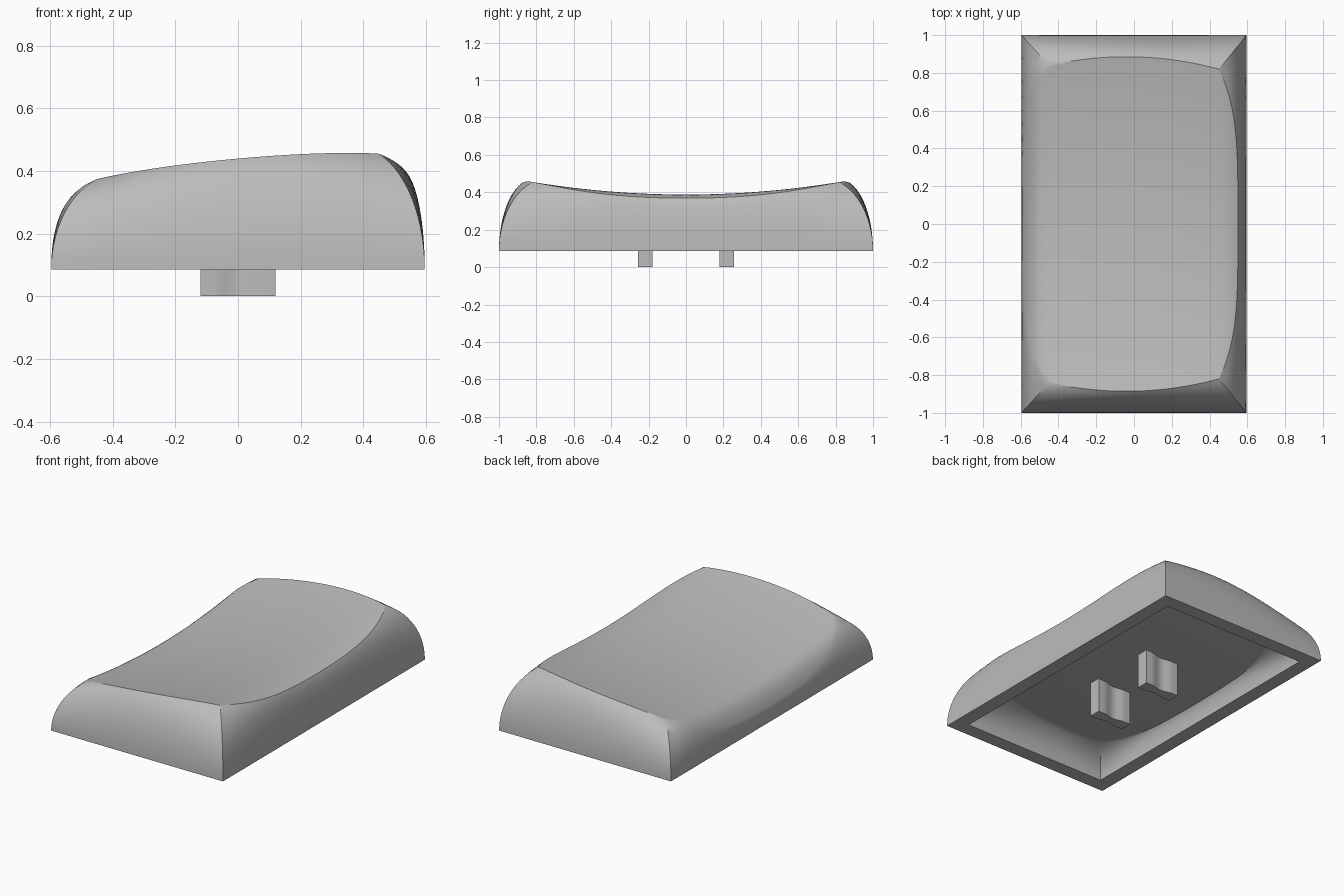
import bpy
import bmesh
import math

cube = bpy.data.objects.get("Cube")
if cube:
    bpy.data.objects.remove(cube, do_unlink=True)

HALF_X, HALF_Y, BASE_Z = 0.596, 1.0, 0.086
SIDE_STEPS = 32     # points along each side of a ring
WALL_STEPS = 14     # rings up each wall
DISH_STEPS = 24     # rings across the dish
RIM = 0.09          # width of the bottom rim
SWEEP = math.radians(70)

grey = bpy.data.materials.new("grey_plastic")
grey.use_nodes = True
colour = (0.5, 0.5, 0.5, 1.0)
grey.diffuse_color = colour
grey.node_tree.nodes["Principled BSDF"].inputs["Base Color"].default_value = colour


def dish(x, y):
    """Height of the scooped top, rolling off towards both long sides."""
    roll = 120 * max(0.0, -x - 0.42) ** 4 + 5 * max(0.0, x - 0.4) ** 3
    return 0.361 + 0.094 * x - 0.045 * x**2 - 0.15 * x**4 - roll + 0.1 * y**2


def ceiling(x, y):
    return 0.215 + 0.04 * x + 0.05 * y**2


def ring(side_point):
    """Walk the four sides counter-clockwise."""
    return [side_point(side, -1 + 2 * i / SIDE_STEPS)
            for side in range(4) for i in range(SIDE_STEPS)]


def base_point(side, t):
    return [(HALF_X * t, -HALF_Y), (HALF_X, HALF_Y * t),
            (-HALF_X * t, HALF_Y), (-HALF_X, -HALF_Y * t)][side]


def top_point(side, t):
    """Barrel-shaped edge of the dish, a little shorter on the +x side."""
    if side in (0, 2):
        d = 1 if side == 0 else -1
        x = 0.45 * t * d
        return (x, d * (-0.885 + 0.055 * t * t + 0.01 * t * d))
    if side == 1:
        return (0.55 - 0.1 * t**4, 0.82 * t)
    return (-0.588 + 0.138 * abs(t)**5, -0.84 * t)


def inset(loop, d):
    return [(x * (1 - d / HALF_X), y * (1 - d / HALF_Y)) for x, y in loop]


def wall(base, top, height):
    """Rings from base to top along an elliptical arc."""
    rings = []
    for k in range(WALL_STEPS + 1):
        a = SWEEP * k / WALL_STEPS
        h = (1 - math.cos(a)) / (1 - math.cos(SWEEP))
        v = math.sin(a) / math.sin(SWEEP)
        rings.append([(bx + (tx - bx) * h, by + (ty - by) * h,
                       BASE_Z + (height(tx, ty) - BASE_Z) * v)
                      for (bx, by), (tx, ty) in zip(base, top)])
    return rings


def scoop(top, height):
    """Shrinking rings from the dish edge towards its middle."""
    rings = []
    for k in range(1, DISH_STEPS):
        s = 1 - (k / DISH_STEPS) ** 1.4
        rings.append([(x * s, y * s, height(x * s, y * s)) for x, y in top])
    return rings


def finish(bm, name):
    bmesh.ops.recalc_face_normals(bm, faces=bm.faces)
    mesh = bpy.data.meshes.new(name)
    bm.to_mesh(mesh)
    bm.free()
    mesh.materials.append(grey)
    obj = bpy.data.objects.new(name, mesh)
    bpy.context.collection.objects.link(obj)
    bpy.ops.object.select_all(action='DESELECT')
    obj.select_set(True)
    bpy.context.view_layer.objects.active = obj
    bpy.ops.object.shade_smooth_by_angle(angle=math.radians(30))


# Cap shell: top scoop, outer walls, rim, inner walls and ceiling in one loft
outer_base, outer_top = ring(base_point), ring(top_point)
inner_base, inner_top = inset(outer_base, RIM), inset(outer_top, 0.11)
outside = wall(outer_base, outer_top, dish) + scoop(outer_top, dish)
inside = wall(inner_base, inner_top, ceiling) + scoop(inner_top, ceiling)

bm = bmesh.new()
loops = [[bm.verts.new(p) for p in level] for level in outside[::-1] + inside]
for a, b in zip(loops, loops[1:]):
    for i in range(len(a)):
        j = (i + 1) % len(a)
        bm.faces.new((a[i], a[j], b[j], b[i]))
for loop, height in ((loops[0], dish), (loops[-1], ceiling)):
    middle = bm.verts.new((0, 0, height(0, 0)))
    for i in range(len(loop)):
        bm.faces.new((loop[i], loop[(i + 1) % len(loop)], middle))
finish(bm, "cap_shell")


# Mounting legs with a waisted cross-section
def half_width(x):
    waist = math.cos(math.pi * x / 0.16) ** 2 if abs(x) < 0.08 else 0
    return 0.0385 - 0.014 * waist


xs = [-0.12 + 0.24 * i / 24 for i in range(25)]
outline = [(x, -half_width(x)) for x in xs] + [(x, half_width(x)) for x in xs[::-1]]
for name, y in (("front_leg", -0.218), ("back_leg", 0.218)):
    bm = bmesh.new()
    foot = bm.faces.new([bm.verts.new((x, y + w, 0)) for x, w in outline])
    grown = bmesh.ops.extrude_face_region(bm, geom=[foot])["geom"]
    for v in grown:
        if isinstance(v, bmesh.types.BMVert):
            v.co.z = ceiling(v.co.x, v.co.y) + 0.02
    finish(bm, name)
